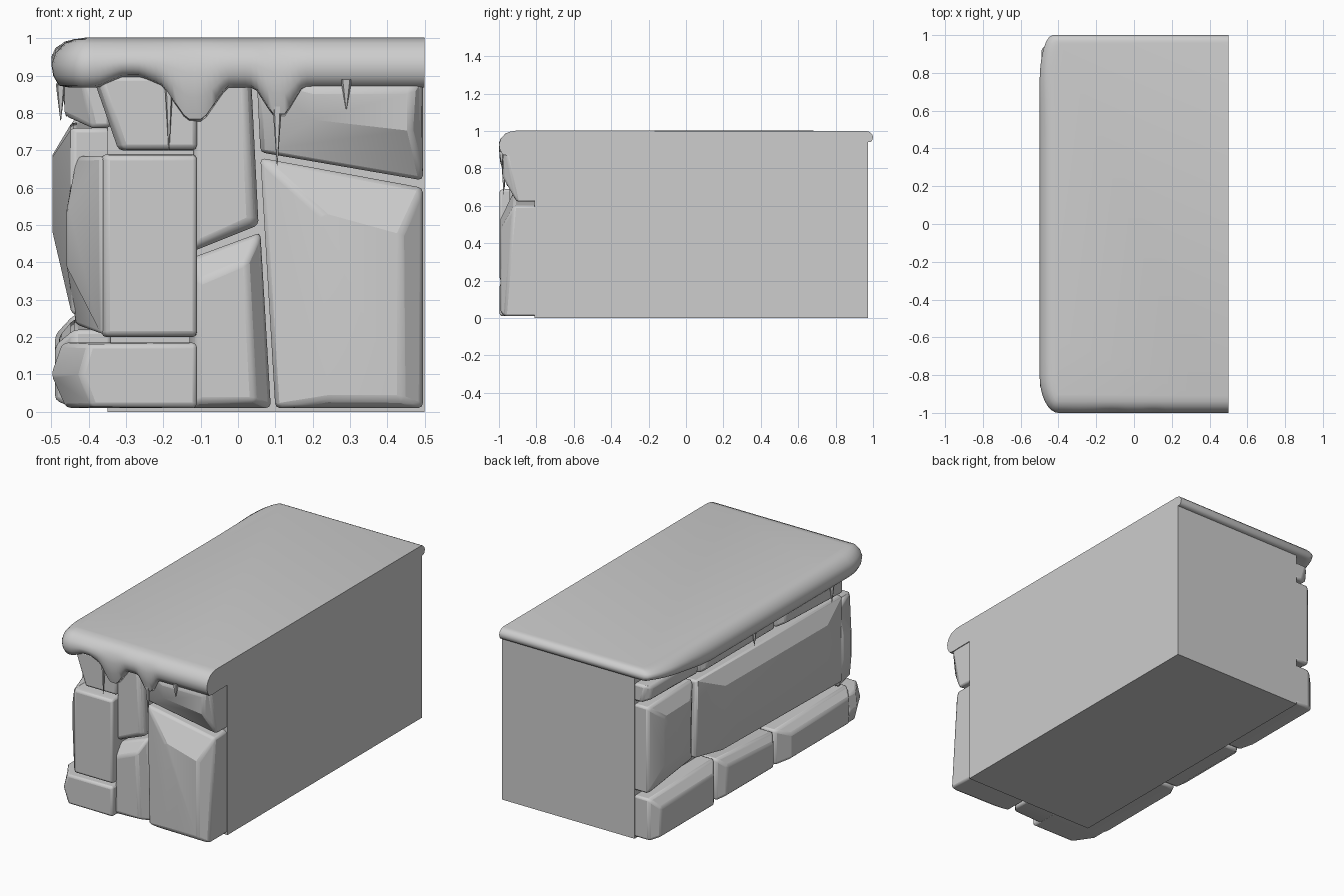
import bpy, bmesh, math

cube = bpy.data.objects.get("Cube")
if cube:
    bpy.data.objects.remove(cube, do_unlink=True)

grey = bpy.data.materials.new("plain_grey")
grey.use_nodes = True
grey.diffuse_color = (0.61, 0.61, 0.61, 1)
grey.node_tree.nodes["Principled BSDF"].inputs["Base Color"].default_value = (0.61, 0.61, 0.61, 1)


def finish(name, bm, bevel=0, smooth=None):
    bmesh.ops.recalc_face_normals(bm, faces=bm.faces)
    mesh = bpy.data.meshes.new(name)
    bm.to_mesh(mesh)
    bm.free()
    mesh.materials.append(grey)
    ob = bpy.data.objects.new(name, mesh)
    bpy.context.collection.objects.link(ob)
    if bevel:
        mod = ob.modifiers.new("Rounded edges", "BEVEL")
        mod.width, mod.segments = bevel, 2
        mod.limit_method = "ANGLE"
        mod.angle_limit = math.radians(35)
    if smooth:
        bpy.ops.object.select_all(action="DESELECT")
        ob.select_set(True)
        bpy.context.view_layer.objects.active = ob
        bpy.ops.object.shade_smooth_by_angle(angle=math.radians(smooth))


def loft(bm, rings):
    for a, b in zip(rings, rings[1:]):
        for i in range(len(a)):
            j = (i + 1) % len(a)
            bm.faces.new((a[i], a[j], b[j], b[i]))
    bm.faces.new(rings[0])
    bm.faces.new(rings[-1])


def stone(name, side, outline, base, rim, top, focus, shrink):
    """Chiselled stone: outline raised to a rim, then drawn in to a smaller face.
    A third number on an outline point sinks the rim there."""
    bm = bmesh.new()

    def ring(depth, a, b, sink):
        verts = []
        for u, v, *low in outline:
            d = depth + (low[0] if low and sink else 0)
            u, v = u + (focus[0] - u) * a, v + (focus[1] - v) * b
            verts.append(bm.verts.new((u, d, v) if side == "front" else (d, u, v)))
        return verts

    loft(bm, [ring(base, 0, 0, False), ring(rim, 0, 0, True), ring(top, *shrink, False)])
    finish(name, bm, 0.012, 30)


# Solid core
bm = bmesh.new()
bmesh.ops.create_cube(bm, size=1)
for v in bm.verts:
    v.co = (0.075 + v.co.x * 0.85, 0.081 + v.co.y * 1.782, 0.475 + v.co.z * 0.95)
finish("core_block", bm)

# Front stones: outline, rim depth, face depth, focus, shrink
FRONT = {
    "corner_base": ([(-.46, .01, .1), (-.11, .01), (-.11, .185), (-.47, .185, .1), (-.5, .1, .13)],
                    -.985, -.997, (-.11, .09), (.2, .04)),
    "corner_middle": ([(-.365, .2), (-.11, .2), (-.11, .69), (-.365, .69)],
                      -.97, -.997, (-.11, .45), (.04, .02)),
    "corner_upper": ([(-.32, .7), (-.11, .7), (-.11, .9), (-.39, .9)],
                     -.93, -.96, (-.11, .85), (.06, .03)),
    "centre_upper": ([(-.12, .43), (.055, .5), (.035, .9), (-.12, .9)],
                     -.92, -.945, (-.08, .75), (.15, .05)),
    "centre_lower": ([(-.13, .01, -.03), (.088, .01), (.06, .48), (-.13, .41)],
                     -.91, -.965, (-.06, .1), (.3, .2)),
    "right_large": ([(.1, .01, -.04), (.495, .01, -.05), (.495, .6), (.06, .68)],
                    -.92, -.992, (.38, .1), (.5, .25)),
    "right_upper": ([(.06, .695), (.495, .62), (.495, .9, -.06), (.05, .9, -.03)],
                    -.905, -.98, (.42, .84), (.4, .6)),
}
for key, (outline, rim, top, focus, shrink) in FRONT.items():
    stone("front_stone_" + key, "front", outline, -.79, rim, top, focus, shrink)

# Left side stones, outlined in y and z
LEFT = {
    "base_back": ([(.97, .01), (.37, .01), (.37, .26), (.97, .25)], -.44, -.49, (.75, .08), (.2, .3)),
    "base_middle": ([(.355, .01), (-.17, .01), (-.17, .21), (.355, .25)], -.44, -.48, (.1, .09), (.2, .3)),
    "base_front": ([(-.185, .01), (-.85, .01), (-.85, .22), (-.185, .21)], -.44, -.49, (-.6, .08), (.2, .3)),
    "middle_back": ([(.97, .28), (.57, .33), (.56, .79), (.97, .78)], -.435, -.48, (.75, .6), (.4, .4)),
    "middle_large": ([(.55, .33), (.3, .28), (-.8, .26), (-.8, .76), (.54, .775)],
                     -.445, -.497, (-.1, .63), (.3, .6)),
    "corner_flank": ([(-.78, .23), (-.98, .205, .07), (-.98, .685, .07), (-.78, .685)],
                     -.435, -.46, (-.78, .47), (.6, .7)),
    "upper_back": ([(.97, .8, .03), (.5, .8), (.5, .9), (.97, .9)], -.42, -.44, (.7, .87), (.1, .3)),
    "upper_middle": ([(.48, .79), (-.2, .79), (-.2, .9), (.48, .9)], -.42, -.45, (.1, .87), (.1, .3)),
    "upper_front": ([(-.22, .79), (-.86, .76, .03), (-.86, .9), (-.22, .9)], -.42, -.465, (-.4, .87), (.2, .3)),
}
for key, (outline, rim, top, focus, shrink) in LEFT.items():
    stone("left_stone_" + key, "left", outline, -.34, rim, top, focus, shrink)


# Thick overhanging cap with sagging drips on the front edge
def drip(x):
    def bump(centre, width, height):
        return height * min(1, 1.35 * max(0, 1 - abs(x - centre) / width))
    return bump(-.115, .085, .095) + bump(.11, .065, .08) - bump(-.285, .09, .03)


def cap_ring(bm, inset, height, sag):
    ring = []

    def add(x, y, g, front):
        z = 1 - (1 - height) * g
        if front:
            z -= sag * drip(x)
        ring.append(bm.verts.new((x, y, z)))

    def thin(y):
        return 1 - 0.55 * min(1, max(0, (y - .5) / .46))

    left = -.5 + inset
    ins_back = inset if inset > .15 else inset * .45
    # Elliptical corners, longer along the side than across
    fx, fy = max(.1 - inset, .001), max(.2 - inset, .001)
    bx, by = max(.07 - ins_back, .001), max(.25 - ins_back, .001)
    front, back = -1 + inset, 1 - ins_back
    n = 60
    for i in range(n):
        add(.5 + (left + fx - .5) * i / n, front, 1, True)
    for i in range(9):
        a = math.pi / 2 * i / 8
        add(left + fx - fx * math.sin(a), front + fy - fy * math.cos(a), 1, False)
    y0, y1 = front + fy, back - by
    for i in range(1, 16):
        y = y0 + (y1 - y0) * i / 16
        add(left, y, thin(y), False)
    for i in range(7):
        a = math.pi / 2 * i / 6
        y = back - by + by * math.sin(a)
        add(left + bx - bx * math.cos(a), y, thin(y), False)
    add(.5, back, .45, False)
    return ring


PROFILE = [(.2, .87, 0), (.1, .87, .1), (.05, .868, .95), (.02, .874, .95), (.005, .9, .6),
           (0, .93, .25), (.01, .96, .05), (.035, .987, 0), (.06, .997, 0), (.09, 1.002, 0)]
bm = bmesh.new()
loft(bm, [cap_ring(bm, *p) for p in PROFILE])
bmesh.ops.remove_doubles(bm, verts=bm.verts, dist=.0005)
finish("overhanging_cap", bm, smooth=55)

# Small icicles below the cap: x, y, top, tip, radius
ICICLES = [(-.185, -.97, .88, .7, .012), (.105, -.975, .83, .66, .014), (.29, -.985, .89, .81, .016),
           (-.475, -.66, .88, .78, .014), (-.46, .03, .88, .79, .014)]
for i, (x, y, top, tip, r) in enumerate(ICICLES):
    bm = bmesh.new()
    bmesh.ops.create_cone(bm, cap_ends=True, segments=5, radius1=0.001, radius2=r, depth=top - tip)
    bmesh.ops.translate(bm, verts=bm.verts, vec=(x, y, (top + tip) / 2))
    finish("icicle_%d" % (i + 1), bm)
